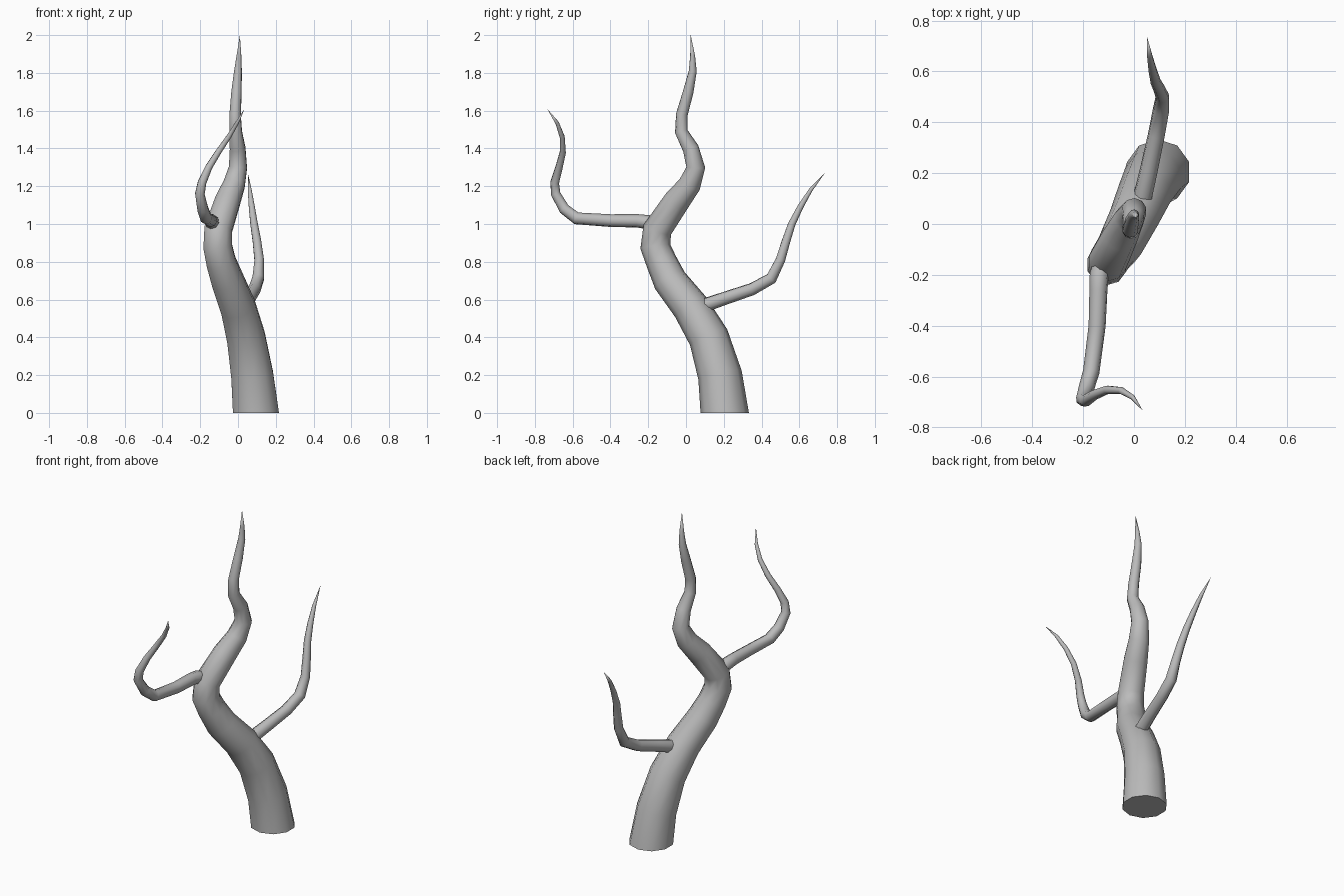
import bpy
import bmesh
import math
from mathutils import Vector

default = bpy.data.objects.get("Cube")
if default:
    bpy.data.objects.remove(default, do_unlink=True)

# Single bark colour
bark = bpy.data.materials.new("bark_grey")
bark.use_nodes = True
GREY = (0.5, 0.5, 0.5, 1)
bark.diffuse_color = GREY
bark.node_tree.nodes["Principled BSDF"].inputs["Base Color"].default_value = GREY


def limb(name, path, sides, flat_base=False):
    """Sweep a tapering polygon along (x, y, z, radius) points to a sharp tip."""
    pts = [Vector(p[:3]) for p in path]
    bm = bmesh.new()
    rings = []
    tangent = Vector((0, 0, 1))
    side = Vector((1, 0, 0))
    for i, p in enumerate(pts[:-1]):
        ahead = (pts[i + 1] - p).normalized()
        behind = (p - pts[i - 1]).normalized() if i else ahead
        new_tangent = (ahead + behind).normalized()
        if flat_base and i == 0:
            new_tangent = Vector((0, 0, 1))
        # Carry the section frame along without twist
        side = tangent.rotation_difference(new_tangent) @ side
        tangent = new_tangent
        other = tangent.cross(side)
        ring = []
        for k in range(sides):
            a = 2 * math.pi * (k + 0.5) / sides
            offset = side * math.cos(a) + other * math.sin(a)
            ring.append(bm.verts.new(p + offset * path[i][3]))
        rings.append(ring)
    tip = bm.verts.new(pts[-1])
    bm.faces.new(rings[0][::-1])
    for k in range(sides):
        n = (k + 1) % sides
        for low, high in zip(rings, rings[1:]):
            bm.faces.new((low[k], low[n], high[n], high[k]))
        bm.faces.new((rings[-1][k], rings[-1][n], tip))
    bmesh.ops.recalc_face_normals(bm, faces=bm.faces[:])
    mesh = bpy.data.meshes.new(name)
    bm.to_mesh(mesh)
    bm.free()
    mesh.materials.append(bark)
    obj = bpy.data.objects.new(name, mesh)
    bpy.context.collection.objects.link(obj)
    bpy.ops.object.select_all(action="DESELECT")
    obj.select_set(True)
    bpy.context.view_layer.objects.active = obj
    bpy.ops.object.shade_smooth_by_angle(angle=math.radians(50))
    return obj


# Twisting main trunk
limb("trunk", [
    (.095, .205, 0, .128), (.075, .18, .2, .117), (.042, .12, .4, .107),
    (0, .025, .56, .098), (-.055, -.085, .7, .09), (-.09, -.13, .8, .082),
    (-.107, -.162, .88, .08), (-.105, -.152, .97, .077), (-.055, -.05, 1.12, .07),
    (-.02, .02, 1.21, .06), (0, .052, 1.3, .05), (-.002, .025, 1.4, .043),
    (-.012, -.025, 1.49, .034), (-.015, -.022, 1.58, .031), (-.008, .012, 1.7, .028),
    (0, .036, 1.81, .021), (.005, .035, 1.89, .013), (.01, .025, 2, 0),
], 10, flat_base=True)

# Upper branch reaching forward, then curling up
limb("front_branch", [
    (-.12, -.14, .985, .036), (-.137, -.2, 1.01, .038), (-.14, -.26, 1.017, .036),
    (-.145, -.4, 1.018, .034), (-.168, -.58, 1.03, .033), (-.187, -.645, 1.08, .031),
    (-.202, -.69, 1.16, .027), (-.19, -.695, 1.22, .024), (-.155, -.672, 1.3, .02),
    (-.105, -.652, 1.38, .017), (-.05, -.655, 1.46, .014), (-.005, -.682, 1.535, .01),
    (.035, -.735, 1.61, 0),
], 8)

# Lower branch reaching backward, then rising
limb("rear_branch", [
    (.02, .03, .54, .038), (.032, .1, .57, .038), (.058, .21, .608, .036),
    (.088, .35, .655, .034), (.107, .452, .712, .033), (.112, .5, .81, .027),
    (.1, .53, .91, .024), (.085, .56, 1, .021), (.073, .605, 1.09, .017),
    (.062, .66, 1.18, .011), (.052, .735, 1.27, 0),
], 8)
